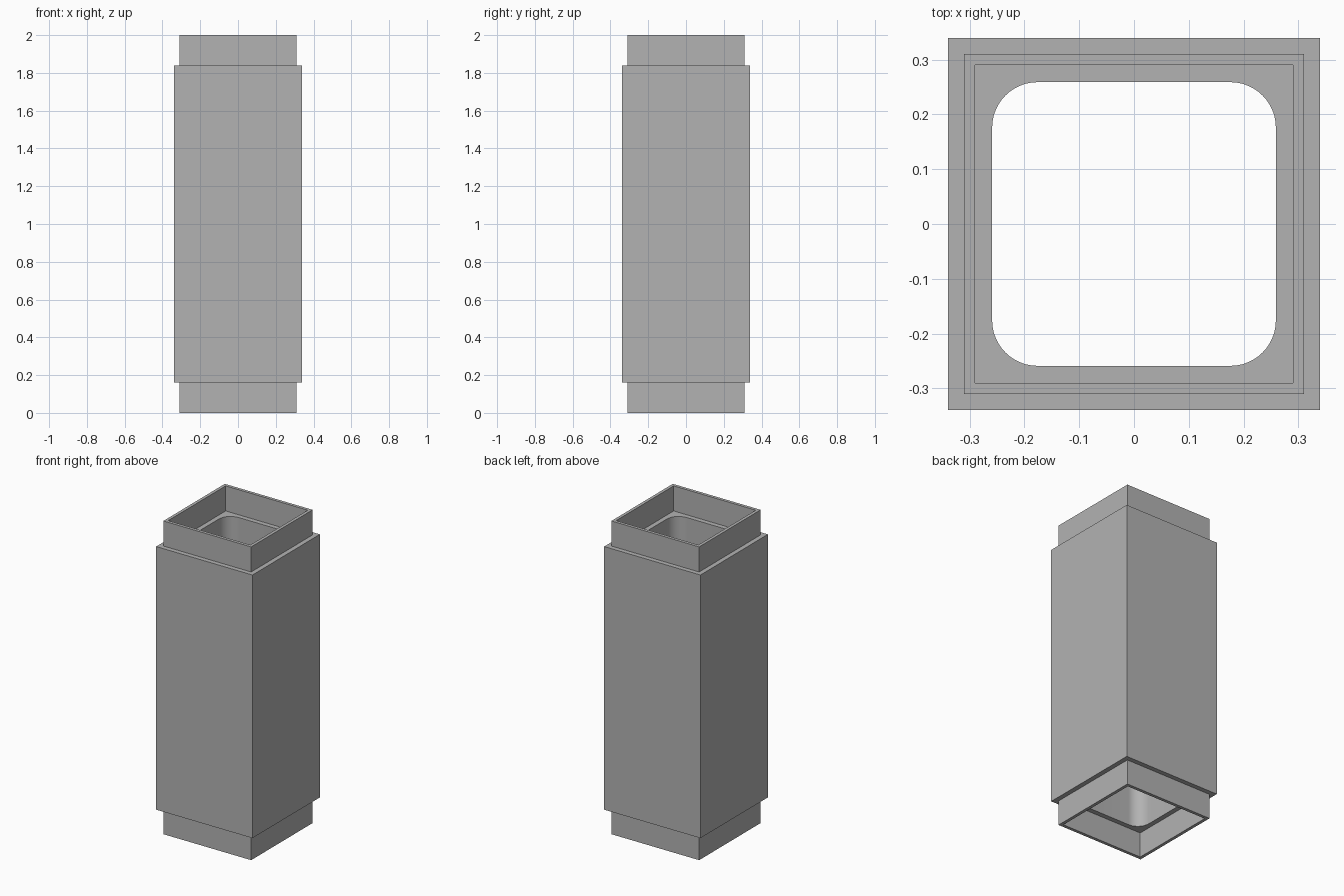
import bpy, bmesh, math

cube = bpy.data.objects.get("Cube")
if cube:
    bpy.data.objects.remove(cube, do_unlink=True)

HEIGHT, COLLAR = 2.0, 0.16
BODY, COLLAR_OUT, COLLAR_IN = 0.34, 0.31, 0.29   # half widths
BORE, RADIUS, STEPS = 0.259, 0.083, 12
LOW, HIGH = COLLAR, HEIGHT - COLLAR
SIGNS = [(1, 1), (-1, 1), (-1, -1), (1, -1)]

# Material
grey = bpy.data.materials.new("grey")
grey.use_nodes = True
colour = (0.45, 0.45, 0.45, 1)
grey.diffuse_color = colour
grey.node_tree.nodes["Principled BSDF"].inputs["Base Color"].default_value = colour

bm = bmesh.new()


def square(half, z):
    return [bm.verts.new((sx * half, sy * half, z)) for sx, sy in SIGNS]


def rounded(z):
    """Four corner arcs, one list per corner, counter-clockwise."""
    arcs, centre = [], BORE - RADIUS
    for k, (sx, sy) in enumerate(SIGNS):
        angles = [(k + i / STEPS) * math.pi / 2 for i in range(STEPS + 1)]
        arcs.append([bm.verts.new((sx * centre + RADIUS * math.cos(a),
                                   sy * centre + RADIUS * math.sin(a), z))
                     for a in angles])
    return arcs


def bridge(a, b):
    n = len(a)
    for i in range(n):
        j = (i + 1) % n
        bm.faces.new((a[i], a[j], b[j], b[i]))


def ledge(corners, arcs):
    """Flat floor of a socket, from its square wall to the rounded bore."""
    for k in range(4):
        n = (k + 1) % 4
        for p, q in zip(arcs[k], arcs[k][1:]):
            bm.faces.new((corners[k], q, p))
        bm.faces.new((corners[k], corners[n], arcs[n][0], arcs[k][-1]))


# Square walls: lower socket, lower collar, body, upper collar, upper socket
profile = [(COLLAR_IN, LOW), (COLLAR_IN, 0), (COLLAR_OUT, 0), (COLLAR_OUT, LOW),
           (BODY, LOW), (BODY, HIGH), (COLLAR_OUT, HIGH), (COLLAR_OUT, HEIGHT),
           (COLLAR_IN, HEIGHT), (COLLAR_IN, HIGH)]
rings = [square(half, z) for half, z in profile]
for a, b in zip(rings, rings[1:]):
    bridge(a, b)

# Socket floors and the rounded bore through the body
bottom, top = rounded(LOW), rounded(HIGH)
ledge(rings[0], bottom)
ledge(rings[-1], top)
bridge(sum(bottom, []), sum(top, []))

bmesh.ops.recalc_face_normals(bm, faces=bm.faces)
mesh = bpy.data.meshes.new("square_tube")
bm.to_mesh(mesh)
bm.free()
mesh.materials.append(grey)

tube = bpy.data.objects.new("square_tube", mesh)
bpy.context.collection.objects.link(tube)
bpy.ops.object.select_all(action="DESELECT")
tube.select_set(True)
bpy.context.view_layer.objects.active = tube
bpy.ops.object.shade_smooth_by_angle(angle=math.radians(30))
